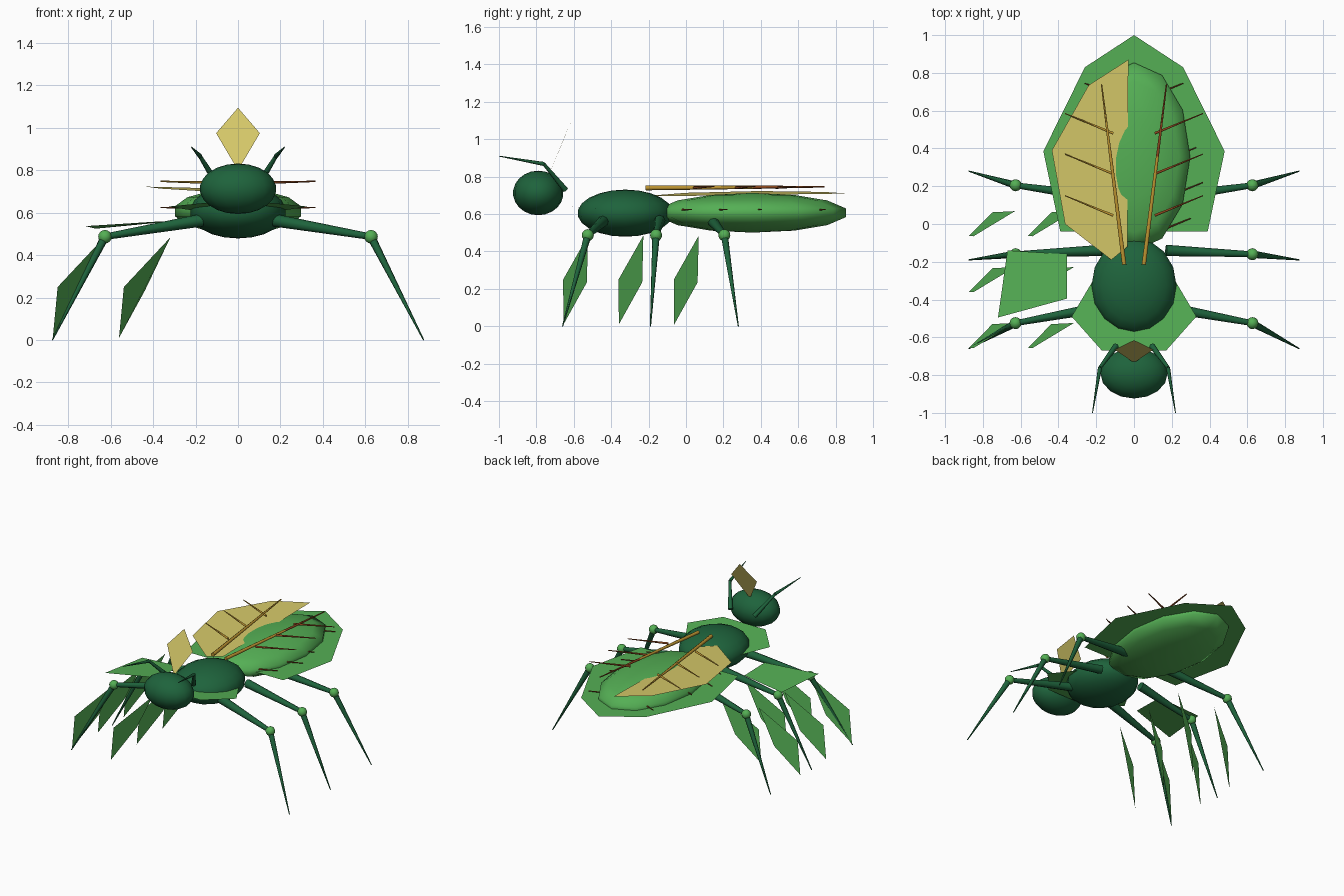
import bpy, bmesh, math
from mathutils import Vector, Matrix

if "Cube" in bpy.data.objects:
    bpy.data.objects.remove(bpy.data.objects["Cube"])


def material(name, color):
    m = bpy.data.materials.new(name)
    m.diffuse_color = (*color, 1)
    m.use_nodes = True
    m.node_tree.nodes["Principled BSDF"].inputs["Base Color"].default_value = m.diffuse_color
    return m


DARK = material("dark_green", (0.013, 0.125, 0.045))
LEAF = material("leaf_green", (0.09, 0.43, 0.09))
YELLOW = material("pale_yellow", (0.67, 0.58, 0.14))
GOLD = material("gold", (0.50, 0.29, 0.03))
RED = material("red_brown", (0.25, 0.06, 0.012))


def finish(name, bm, mat, smooth=False):
    mesh = bpy.data.meshes.new(name)
    bm.to_mesh(mesh)
    bm.free()
    mesh.materials.append(mat)
    for p in mesh.polygons:
        p.use_smooth = smooth
    ob = bpy.data.objects.new(name, mesh)
    bpy.context.collection.objects.link(ob)
    return ob


def ellipsoid(name, center, radii, mat, segs=16, rings=11):
    bm = bmesh.new()
    bmesh.ops.create_uvsphere(bm, u_segments=segs, v_segments=rings, radius=1)
    bmesh.ops.transform(bm, verts=bm.verts,
                        matrix=Matrix.Translation(center) @ Matrix.Diagonal((*radii, 1)))
    return finish(name, bm, mat, True)


def rod(name, a, b, r1, r2, mat, segs=8):
    a, b = Vector(a), Vector(b)
    d = b - a
    bm = bmesh.new()
    bmesh.ops.create_cone(bm, cap_ends=True, segments=segs, radius1=r1, radius2=r2, depth=d.length)
    rot = d.to_track_quat('Z', 'Y').to_matrix().to_4x4()
    bmesh.ops.transform(bm, verts=bm.verts, matrix=Matrix.Translation((a + b) / 2) @ rot)
    ob = finish(name, bm, mat, True)
    for p in ob.data.polygons:
        p.use_smooth = len(p.vertices) == 4
    return ob


def sheet(name, points, mat):
    bm = bmesh.new()
    face = bm.faces.new([bm.verts.new(p) for p in points])
    face.normal_update()
    if face.normal.z < 0:
        face.normal_flip()
    return finish(name, bm, mat)


def mirrored(half):
    return half + [(-x, y, z) for x, y, z in reversed(half) if x]


# Body
ellipsoid("head", (0, -0.79, 0.713), (0.18, 0.135, 0.119), DARK)
ellipsoid("thorax", (0, -0.325, 0.605), (0.227, 0.255, 0.126), DARK)
ellipsoid("abdomen", (0, 0.355, 0.607), (0.305, 0.512, 0.106), LEAF, 12, 7)

# Flat leaves around abdomen and neck
sheet("abdomen_leaf", mirrored([(0, 1, 0.607), (0.26, 0.83, 0.607), (0.48, 0.385, 0.607),
                                (0.39, -0.04, 0.607)]), LEAF)
sheet("neck_leaf", mirrored([(0.17, -0.67, 0.645), (0.33, -0.49, 0.629),
                             (0.2, -0.27, 0.609)]), LEAF)

# Single wing, tilted up towards its outer edge
outline = [(-0.03, 0.87), (-0.24, 0.735), (-0.435, 0.39), (-0.365, 0.0), (-0.12, -0.19), (-0.035, -0.12)]
sheet("wing", [(x, y, 0.697 + 0.015 * y - 0.05 * (x + 0.03)) for x, y in outline], YELLOW)

# Crest on the head
sheet("crest", [(0, -0.735, 0.80), (0.103, -0.665, 0.975), (0, -0.615, 1.095),
                (-0.103, -0.665, 0.975)], YELLOW)

for side, label in ((-1, "left"), (1, "right")):
    # Upper veins, long ones with three branches
    start, end = Vector((side * 0.052, -0.215, 0.74)), Vector((side * 0.172, 0.74, 0.746))
    mid = start.lerp(end, 0.6)
    rod(f"{label}_vein_base", start, mid, 0.013, 0.009, GOLD, 6)
    rod(f"{label}_vein_tip", mid, end, 0.009, 0.004, GOLD if side < 0 else RED, 6)
    for i, y in enumerate((0.045, 0.265, 0.48)):
        rod(f"{label}_vein_branch_{i}", (side * 0.11, y, 0.742), (side * 0.365, y + 0.105, 0.748),
            0.008, 0.003, GOLD if side < 0 else RED, 6)
    # Lower veins poking out of the abdomen
    for i, (x, y) in enumerate(((0.30, 0.03), (0.365, 0.22), (0.33, 0.405), (0.26, 0.745))):
        rod(f"{label}_lower_vein_{i}", (side * 0.1, y - (x - 0.1) * 0.41, 0.622), (side * x, y, 0.625),
            0.007, 0.003, RED, 6)

    # Antennae
    base, bend, tip = [Vector((side * x, y, z)) for x, y, z in
                       ((0.095, -0.645, 0.73), (0.18, -0.76, 0.868), (0.22, -1.0, 0.91))]
    rod(f"{label}_antenna_base", base, bend, 0.016, 0.009, DARK)
    rod(f"{label}_antenna_tip", bend, tip, 0.011, 0.002, DARK)

    # Legs with ball knees
    for pos, hip_y, knee_y, foot_y in (("front", -0.44, -0.525, -0.66), ("middle", -0.14, -0.16, -0.19),
                                       ("rear", 0.14, 0.205, 0.28)):
        knee = (side * 0.627, knee_y, 0.487)
        rod(f"{label}_{pos}_upper_leg", (side * 0.17, hip_y, 0.565), knee, 0.03, 0.015, DARK)
        rod(f"{label}_{pos}_lower_leg", knee, (side * 0.875, foot_y, 0), 0.02, 0.003, DARK)
        ellipsoid(f"{label}_{pos}_knee", knee, (0.032,) * 3, LEAF, 12, 8)

# Hanging leaves on the left
blade = [(-0.873, -0.063, 0.01), (-0.85, -0.065, 0.25), (-0.63, 0.068, 0.485), (-0.75, 0.062, 0.235)]
for col in range(2):
    for row in range(3):
        sheet(f"hanging_leaf_{col}_{row}",
              [(x + 0.312 * col, y - 0.296 * row, z) for x, y, z in blade], LEAF)

# Broad leaf above them
sheet("broad_leaf", [(-0.67, -0.14, 0.525), (-0.72, -0.495, 0.537), (-0.355, -0.395, 0.56),
                     (-0.355, -0.16, 0.555)], LEAF)
